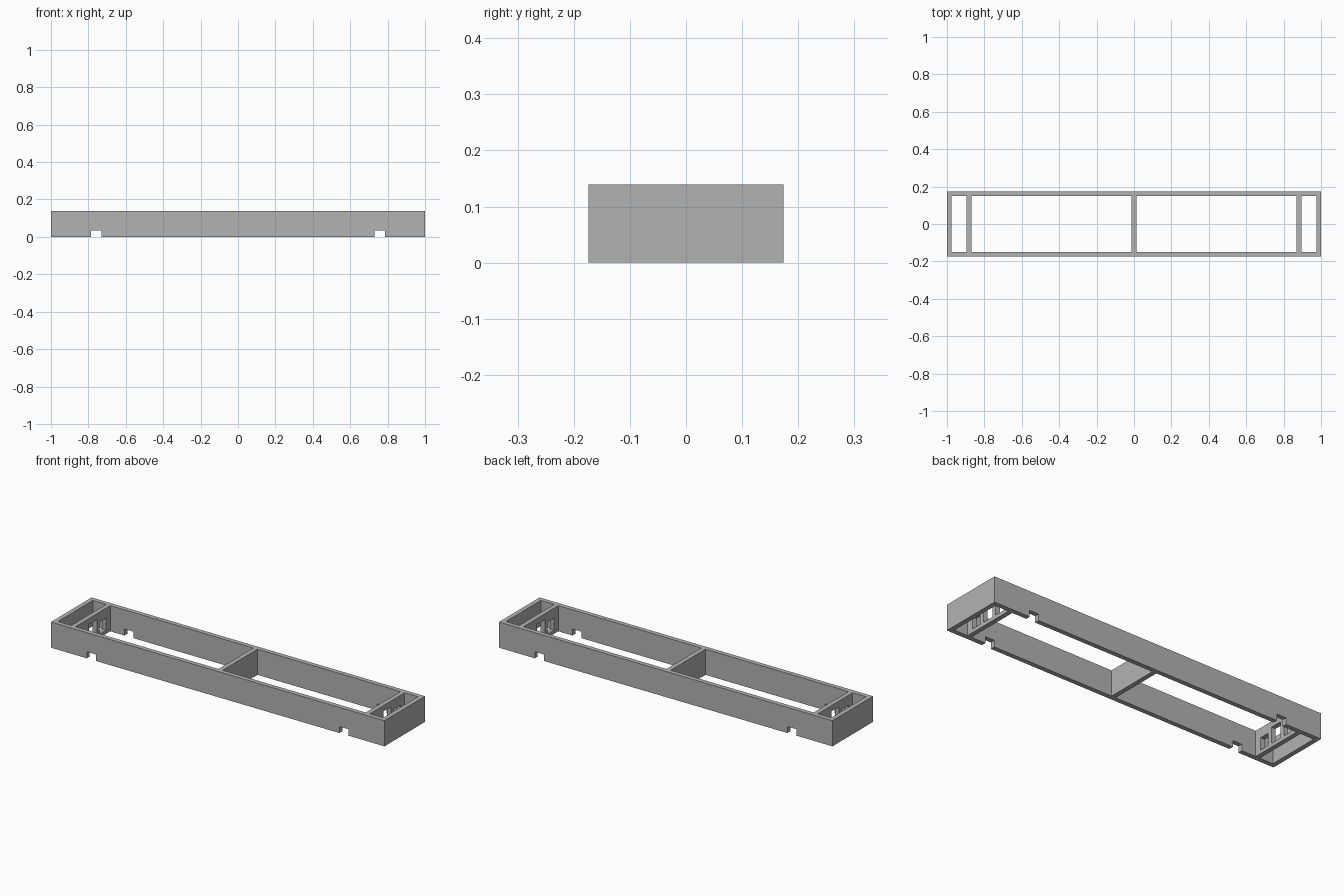
import bpy

cube = bpy.data.objects.get("Cube")
if cube:
    bpy.data.objects.remove(cube, do_unlink=True)

HALF_X, HALF_Y, HEIGHT, WALL = 1.0, 0.174, 0.139, 0.025
END_BAY = (0.895, HALF_X - WALL)     # small bay next to each end wall
MAIN_BAY = (WALL / 2, 0.87)          # long bay on each side of the middle rib

grey = bpy.data.materials.new("plain_grey")
grey.use_nodes = True
colour = (0.45, 0.45, 0.45, 1)
grey.diffuse_color = colour
grey.node_tree.nodes["Principled BSDF"].inputs["Base Color"].default_value = colour


def box(name, xs, ys, zs):
    """Box between the given x, y and z limits."""
    spans = [sorted(s) for s in (xs, ys, zs)]
    bpy.ops.mesh.primitive_cube_add(size=1)
    obj = bpy.context.object
    obj.name = name
    for vert in obj.data.vertices:
        vert.co = [span[c > 0] for span, c in zip(spans, vert.co)]
    obj.data.materials.append(grey)
    return obj


def cut(target, xs, ys, zs):
    """Cut a box-shaped hole out of the target."""
    cutter = box("cutter", xs, ys, zs)
    cutter.hide_render = True
    mod = target.modifiers.new("cut", "BOOLEAN")
    mod.operation, mod.solver, mod.object = "DIFFERENCE", "EXACT", cutter
    bpy.context.view_layer.objects.active = target
    bpy.ops.object.modifier_apply(modifier=mod.name)
    bpy.data.objects.remove(cutter, do_unlink=True)


frame = box("ribbed_frame", (-HALF_X, HALF_X), (-HALF_Y, HALF_Y), (0, HEIGHT))

inner_y = HALF_Y - WALL
for side in (-1, 1):
    # Open bays, leaving the end wall, cross rib and middle rib
    for bay in (END_BAY, MAIN_BAY):
        cut(frame, [side * x for x in bay], (-inner_y, inner_y), (-0.1, 0.3))

    # Notches under the front and back walls
    cut(frame, (side * 0.73, side * 0.785), (-0.3, 0.3), (-0.1, 0.035))

    # Three windows through the cross rib, the middle one taller
    for centre, half, top in ((-0.085, 0.028, 0.086), (0, 0.033, 0.108), (0.085, 0.028, 0.086)):
        cut(frame, (side * 0.85, side * 0.92), (centre - half, centre + half), (0.02, top))
